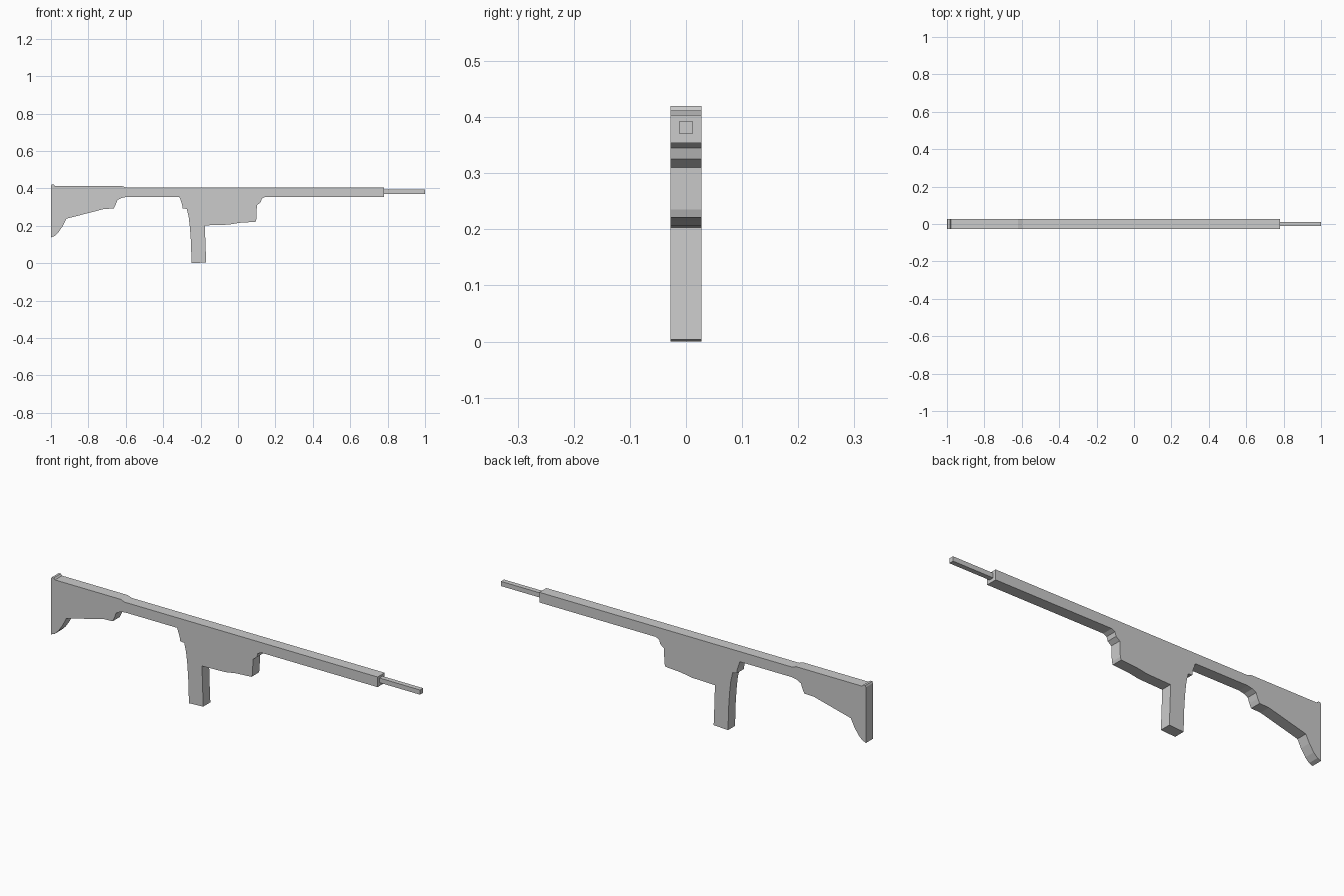
import bpy, bmesh


def extrude_profile(name, points, half_width):
    """Extrude an (x, z) outline symmetrically along y."""
    bm = bmesh.new()
    face = bm.faces.new([bm.verts.new((x, -half_width, z)) for x, z in points])
    moved = bmesh.ops.extrude_face_region(bm, geom=[face])["geom"]
    verts = [v for v in moved if isinstance(v, bmesh.types.BMVert)]
    bmesh.ops.translate(bm, verts=verts, vec=(0, 2 * half_width, 0))
    bmesh.ops.recalc_face_normals(bm, faces=bm.faces)
    mesh = bpy.data.meshes.new(name)
    bm.to_mesh(mesh)
    bm.free()
    obj = bpy.data.objects.new(name, mesh)
    bpy.context.collection.objects.link(obj)
    return obj


# Top edge, with the raised stock comb and butt heel
top = [(-1, 0.412), (-0.996, 0.42), (-0.985, 0.42), (-0.978, 0.412),
       (-0.62, 0.412), (-0.597, 0.404), (0.78, 0.404), (0.78, 0.354)]
# Stepped front of the receiver and its sloping underside
receiver = [(0.145, 0.354), (0.127, 0.345), (0.121, 0.325), (0.101, 0.31),
            (0.098, 0.235), (0.093, 0.221), (0.01, 0.216), (-0.05, 0.206),
            (-0.177, 0.202)]
# Lower handle and rear of the receiver
handle = [(-0.174, 0.1), (-0.17, 0.004), (-0.248, 0.0), (-0.252, 0.12),
          (-0.257, 0.19), (-0.264, 0.25), (-0.274, 0.29), (-0.296, 0.293),
          (-0.299, 0.315), (-0.313, 0.354)]
# Underside of the stock, ending in the curved toe
stock = [(-0.598, 0.354), (-0.625, 0.348), (-0.645, 0.337), (-0.654, 0.312),
         (-0.664, 0.292), (-0.715, 0.29), (-0.917, 0.238), (-0.936, 0.2),
         (-0.96, 0.165), (-0.981, 0.145), (-1, 0.138)]

extrude_profile("body", top + receiver + handle + stock, 0.0275)

# Thin square front rod
extrude_profile("front_rod", [(0.775, 0.37), (1, 0.37), (1, 0.393), (0.775, 0.393)], 0.012)
